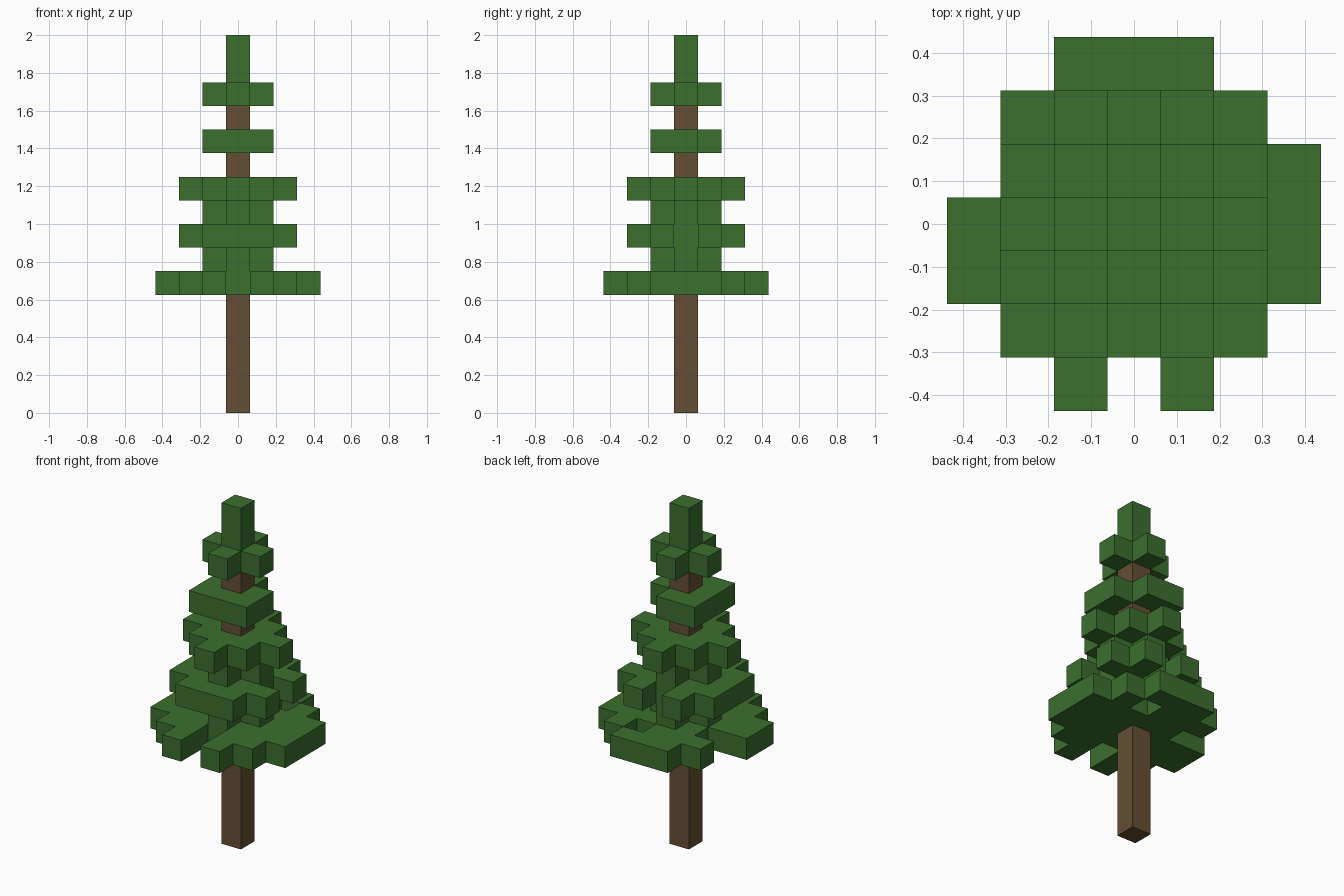
import bpy
import bmesh
from mathutils import Vector

cube = bpy.data.objects.get("Cube")
if cube:
    bpy.data.objects.remove(cube, do_unlink=True)

UNIT = 0.125  # edge length of one block


def make_material(name, rgb):
    mat = bpy.data.materials.new(name)
    mat.use_nodes = True
    colour = (*rgb, 1.0)
    mat.diffuse_color = colour
    bsdf = next(n for n in mat.node_tree.nodes if n.type == 'BSDF_PRINCIPLED')
    bsdf.inputs["Base Color"].default_value = colour
    return mat


bark = make_material("bark_brown", (0.130, 0.080, 0.033))
leaf = make_material("needle_green", (0.044, 0.162, 0.027))

# Plans of each tier: first row is the back, left column is -x
SKIRT = ["..###..",
         ".###.#.",
         "..#####",
         "#######",
         "#######",
         ".##.##.",
         "..#.#.."]
BROAD = [".#.#.",
         "#####",
         "####.",
         "#####",
         ".###."]
STAR = ["..#..",
        ".###.",
        "#####",
        ".###.",
        "..#.."]
CROSS = [".#.",
         "###",
         ".#."]
CLIPPED = ["##.",
           "###",
           "###"]
SINGLE = ["#"]


def plan_cells(plan, level):
    half = len(plan) // 2
    return {(col - half, half - row, level)
            for row, line in enumerate(plan)
            for col, mark in enumerate(line) if mark == "#"}


# Parts as sets of block positions
parts = {
    "skirt_boughs": plan_cells(SKIRT, 5),
    "lower_neck": plan_cells(CROSS, 6),
    "broad_boughs": plan_cells(BROAD, 7),
    "middle_neck": plan_cells(CROSS, 8),
    "star_boughs": plan_cells(STAR, 9),
    "upper_boughs": plan_cells(CLIPPED, 11),
    "crown_boughs": plan_cells(CROSS, 13),
    "tree_tip": plan_cells(SINGLE, 14) | plan_cells(SINGLE, 15),
}
leaf_cells = set().union(*parts.values())
parts["trunk"] = {(0, 0, z) for z in range(13)} - leaf_cells
filled = leaf_cells | parts["trunk"]


def build_blocks(name, cells, mat):
    """Skin a set of blocks, leaving out faces that touch another block."""
    bm = bmesh.new()
    for cell in cells:
        centre = Vector(cell) + Vector((0, 0, 0.5))
        for axis in range(3):
            for sign in (-1, 1):
                normal = Vector((0, 0, 0))
                normal[axis] = sign
                if tuple(int(c + n) for c, n in zip(cell, normal)) in filled:
                    continue
                u = Vector((0, 0, 0))
                u[(axis + 1) % 3] = 0.5
                v = normal.cross(u)
                mid = centre + normal * 0.5
                corners = (mid - u - v, mid + u - v, mid + u + v, mid - u + v)
                bm.faces.new([bm.verts.new(c * UNIT) for c in corners])
    bmesh.ops.remove_doubles(bm, verts=bm.verts, dist=0.001)
    mesh = bpy.data.meshes.new(name)
    bm.to_mesh(mesh)
    bm.free()
    mesh.materials.append(mat)
    obj = bpy.data.objects.new(name, mesh)
    bpy.context.collection.objects.link(obj)


for part_name, part_cells in parts.items():
    build_blocks(part_name, part_cells, bark if part_name == "trunk" else leaf)
